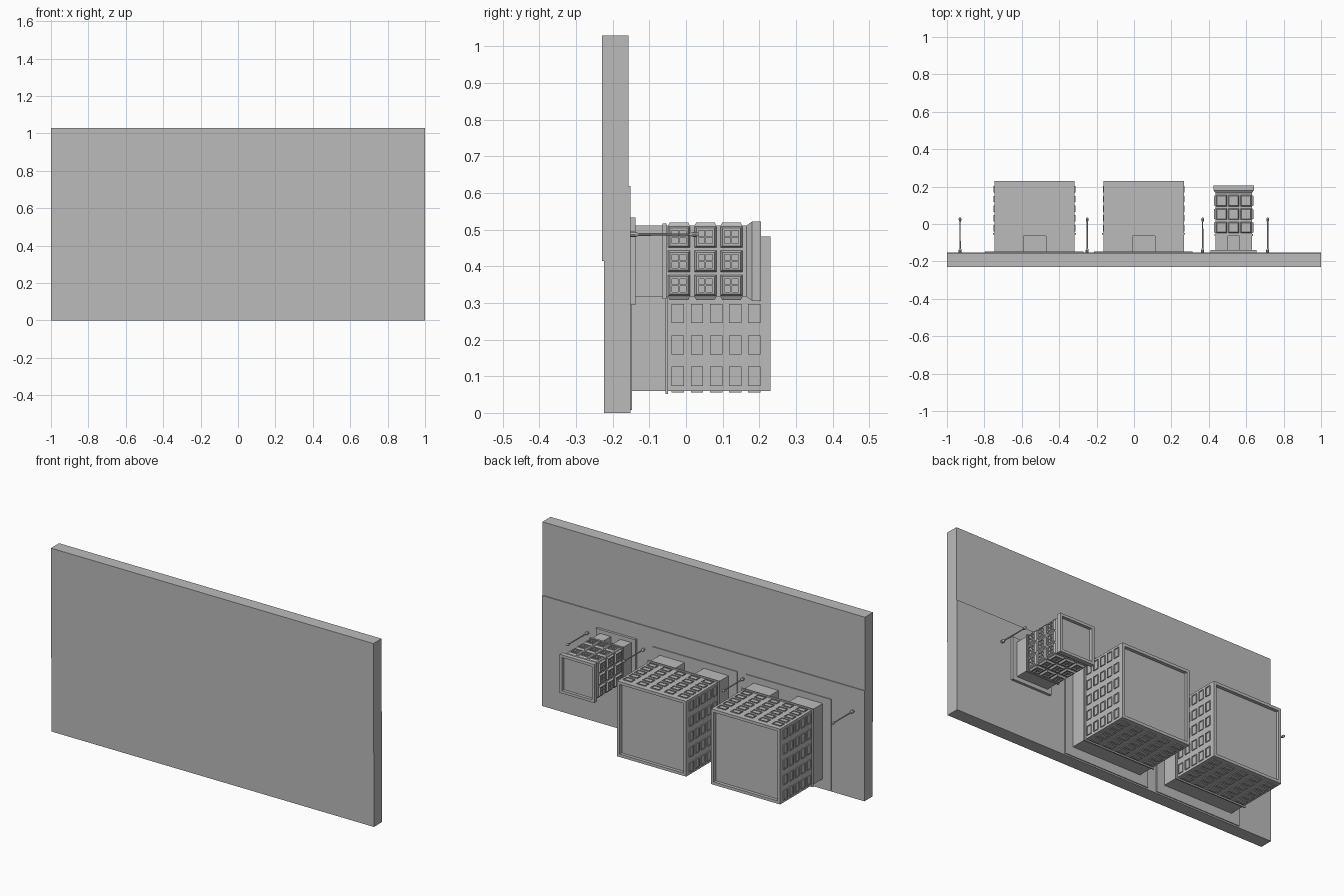
import bpy, bmesh, math
from mathutils import Vector

old = bpy.data.objects.get("Cube")
if old:
    bpy.data.objects.remove(old, do_unlink=True)

grey = bpy.data.materials.new("plain grey")
grey.use_nodes = True
grey.diffuse_color = (0.5, 0.5, 0.5, 1)
grey.node_tree.nodes["Principled BSDF"].inputs["Base Color"].default_value = (0.5, 0.5, 0.5, 1)

Y = Vector((0, 1, 0))


def finish(name, bm):
    bmesh.ops.recalc_face_normals(bm, faces=bm.faces[:])
    mesh = bpy.data.meshes.new(name)
    bm.to_mesh(mesh)
    bm.free()
    mesh.materials.append(grey)
    obj = bpy.data.objects.new(name, mesh)
    bpy.context.collection.objects.link(obj)
    return obj


def loft(bm, rings, close_start=True):
    """Bridge matching rings of points and cap the ends."""
    rows = [[bm.verts.new(p) for p in ring] for ring in rings]
    for a, b in zip(rows, rows[1:]):
        for i in range(len(a)):
            j = (i + 1) % len(a)
            bm.faces.new((a[i], a[j], b[j], b[i]))
    bm.faces.new(rows[-1])
    if close_start:
        bm.faces.new(rows[0][::-1])


def rect(cx, cz, hx, hz, y):
    return [Vector((cx + sx * hx, y, cz + sz * hz))
            for sx, sz in ((-1, -1), (1, -1), (1, 1), (-1, 1))]


def stack(name, cx, cz, levels):
    """Square-section solid rising along y from (half x, half z, y) levels."""
    bm = bmesh.new()
    loft(bm, [rect(cx, cz, *level) for level in levels])
    return finish(name, bm)


def box(name, x0, x1, y0, y1, z0, z1):
    cx, cz, hx, hz = (x0 + x1) / 2, (z0 + z1) / 2, (x1 - x0) / 2, (z1 - z0) / 2
    return stack(name, cx, cz, [(hx, hz, y0), (hx, hz, y1)])


def ground_floor(name, cx, cz, hx, hz, y0, y1, door, depth):
    """Ground storey with an entrance recess in its street side."""
    outline = [(-hx, -hz), (hx, -hz), (hx, hz), (door, hz),
               (door, hz - depth), (-door, hz - depth), (-door, hz), (-hx, hz)]
    bm = bmesh.new()
    loft(bm, [[Vector((cx + x, y, cz + z)) for x, z in outline] for y in (y0, y1)])
    finish(name, bm)
    box(name + "_door", cx - door * 0.7, cx + door * 0.7, y0, y1 - 0.008,
        cz + hz - depth, cz + hz - depth + 0.006)


def window(bm, c, u, n, w, h, proud, taper, rim, bars):
    """Raised frame with a sunken pane, on a wall with normal n."""
    def ring(a, b, d):
        return [c + u * a * s + Y * b * t + n * d
                for s, t in ((-1, -1), (1, -1), (1, 1), (-1, 1))]
    loft(bm, [ring(w + taper, h + taper, -0.002), ring(w, h, proud),
              ring(w - rim, h - rim, proud), ring(w - rim, h - rim, proud * 0.3)], False)
    if bars:
        for a, b in ((0.002, h - rim), (w - rim, 0.002)):
            loft(bm, [ring(a, b, proud * 0.3), ring(a, b, proud * 0.8)], False)


def facade(name, cx, cz, hx, hz, along, floors, **style):
    """Window grid on all four walls."""
    bm = bmesh.new()
    for k in range(4):
        ang = k * math.pi / 2
        n = Vector((round(math.cos(ang)), 0, round(math.sin(ang))))
        u = Vector((-n.z, 0, n.x))
        wall = hx if n.x else hz
        for a in along:
            for y in floors:
                c = Vector((cx, y, cz)) + n * wall + u * a
                window(bm, c, u, n, **style)
    finish(name, bm)


# Base: roadway slab and pavement slab
box("road_slab", -1, 1, -0.229, -0.157, 0.415, 1.03)
box("pavement_slab", -1, 1, -0.224, -0.152, 0, 0.619)

# Two large blocks
for label, cx in (("west", -0.531), ("east", 0.052)):
    cz, hx, hz = 0.271, 0.214, 0.211
    box(label + "_block_plot", cx - 0.265, cx + 0.262, -0.153, -0.147, 0.008, 0.518)
    ground_floor(label + "_block_ground_floor", cx, cz, hx, hz, -0.15, -0.065, 0.06, 0.08)
    stack(label + "_block_ledge", cx, cz,
          [(hx + 0.008, hz + 0.008, -0.056), (hx + 0.008, hz + 0.008, -0.049)])
    stack(label + "_block_tower", cx, cz,
          [(hx, hz, -0.065), (hx, hz, 0.23), (hx - 0.016, hz - 0.016, 0.23),
           (hx - 0.016, hz - 0.016, 0.212)])
    facade(label + "_block_windows", cx, cz, hx, hz,
           [0.0855 * i for i in range(-2, 3)], [0.082 + 0.052 * i for i in range(-2, 3)],
           w=0.026, h=0.017, proud=0.005, taper=0.0, rim=0.004, bars=False)

# Small house with flared cornice
cx, cz, h = 0.533, 0.414, 0.097
stack("house_plot", cx, cz, [(0.123, 0.119, -0.153), (0.123, 0.119, -0.138)])
ground_floor("house_ground_floor", cx, cz, h, h, -0.14, -0.064, 0.03, 0.04)
stack("house_ledge", cx, cz, [(h + 0.006, h + 0.006, -0.064), (h + 0.006, h + 0.006, -0.053)])
stack("house_tower", cx, cz,
      [(h, h, -0.064), (h, h, 0.165), (0.108, 0.108, 0.18), (0.108, 0.108, 0.205),
       (0.093, 0.093, 0.205), (0.093, 0.093, 0.188)])
facade("house_windows", cx, cz, h, h, [-0.066, 0, 0.066], [-0.019, 0.053, 0.124],
       w=0.024, h=0.025, proud=0.009, taper=0.006, rim=0.006, bars=True)

# Street lamps: turned foot, pole and head
lamp = [(0.008, -0.153), (0.008, -0.138), (0.004, -0.13), (0.003, 0.01),
        (0.006, 0.016), (0.008, 0.027), (0.004, 0.034)]
for i, x in enumerate((-0.93, -0.25, 0.367, 0.715)):
    bm = bmesh.new()
    loft(bm, [[Vector((x + r * math.cos(t * math.pi / 5), y, 0.487 + r * math.sin(t * math.pi / 5)))
               for t in range(10)] for r, y in lamp])
    finish("street_lamp_%d" % (i + 1), bm)
